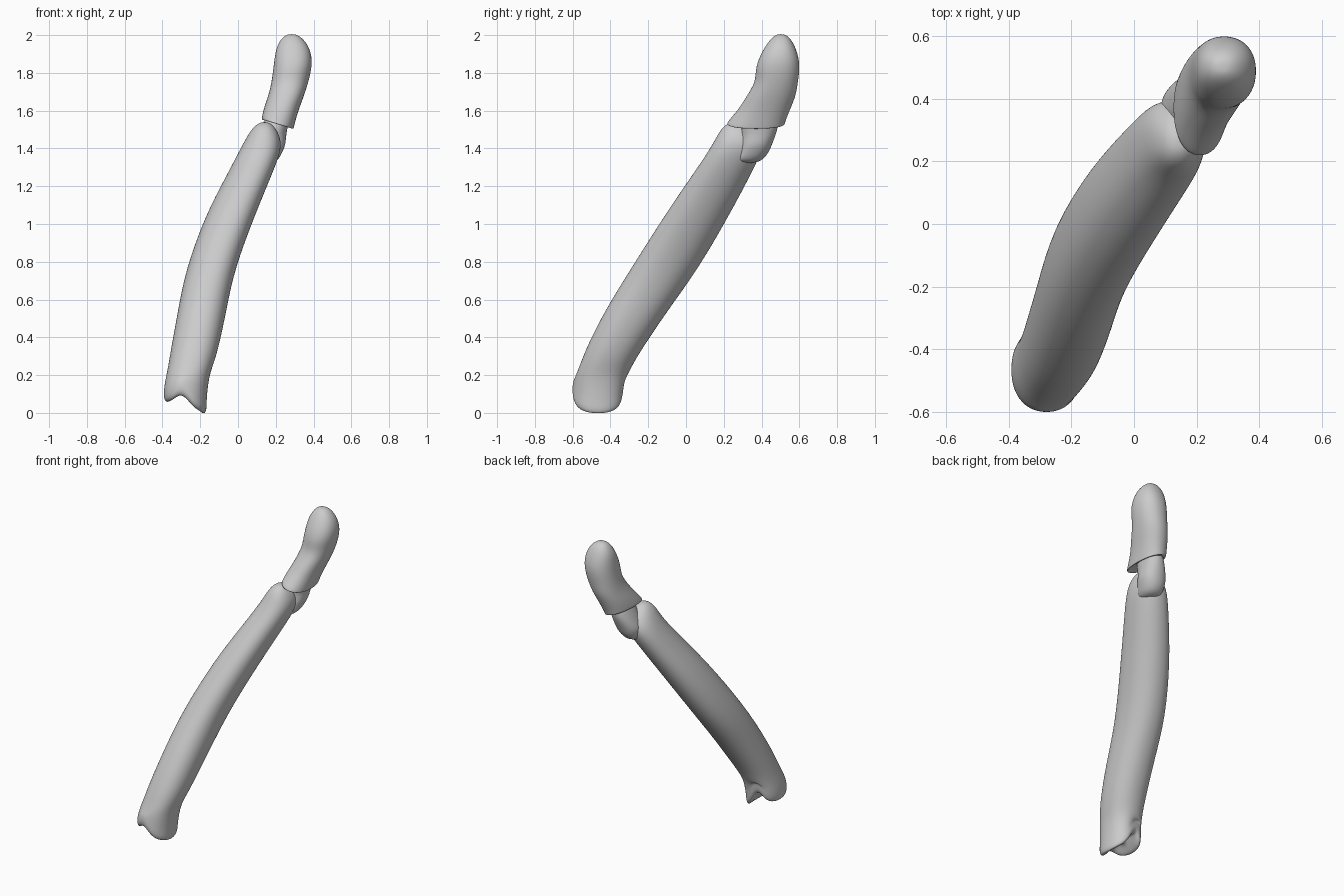
import bpy, bmesh, math

N = 24


def power(c, e):
    return math.copysign(abs(c) ** e, c)


def loft(name, sections, end_z, start_z=None, offset=None, exponent=2.2):
    """Skin oval sections (z, cx, cy, rx, ry); offset(x, y, z) may bend a ring's height."""
    bm = bmesh.new()
    rings = []
    for z, cx, cy, rx, ry in sections:
        ring = []
        for i in range(N):
            a = 2 * math.pi * i / N
            x = cx + rx * power(math.cos(a), 2 / exponent)
            y = cy + ry * power(math.sin(a), 2 / exponent)
            ring.append(bm.verts.new((x, y, offset(x, y, z) if offset else z)))
        rings.append(ring)
    for r0, r1 in zip(rings, rings[1:]):
        for i in range(N):
            j = (i + 1) % N
            bm.faces.new((r0[i], r0[j], r1[j], r1[i]))
    for ring, sec, z in ((rings[0], sections[0], start_z), (rings[-1], sections[-1], end_z)):
        if z is None:
            z = offset(sec[1], sec[2], sec[0]) if offset else sec[0]
        pole = bm.verts.new((sec[1], sec[2], z))
        for i in range(N):
            bm.faces.new((ring[i], ring[(i + 1) % N], pole))
    bmesh.ops.recalc_face_normals(bm, faces=bm.faces)
    me = bpy.data.meshes.new(name)
    bm.to_mesh(me)
    bm.free()
    me.polygons.foreach_set("use_smooth", [True] * len(me.polygons))
    ob = bpy.data.objects.new(name, me)
    bpy.context.collection.objects.link(ob)
    sub = ob.modifiers.new("smooth", "SUBSURF")
    sub.levels = sub.render_levels = 2
    return ob


# grooved foot of the limb: two lobes with a hollow that climbs toward the back
def foot(x, y, z):
    if z > 0.12:
        return z
    u, v = (x + 0.28) / 0.11, (y + 0.465) / 0.13
    groove = (0.05 + 0.045 * max(v, 0)) * math.exp(-((u + 0.15) / 0.4) ** 2)
    return 0.03 - 0.033 * u + 0.02 * v * v + groove + z


# long curved limb
loft("limb", [
    (0.025, -0.28, -0.465, 0.04, 0.05),
    (0.0, -0.28, -0.465, 0.08, 0.095),
    (-0.008, -0.28, -0.465, 0.104, 0.125),
    (0.02, -0.28, -0.467, 0.115, 0.138),
    (0.07, -0.279, -0.463, 0.113, 0.137),
    (0.19, -0.268, -0.45, 0.114, 0.138),
    (0.26, -0.248, -0.42, 0.12, 0.14),
    (0.36, -0.225, -0.37, 0.127, 0.152),
    (0.55, -0.188, -0.258, 0.129, 0.168),
    (0.76, -0.148, -0.115, 0.13, 0.18),
    (1.05, -0.04, 0.06, 0.132, 0.172),
    (1.25, 0.055, 0.182, 0.12, 0.156),
    (1.39, 0.12, 0.265, 0.112, 0.143),
    (1.46, 0.135, 0.272, 0.09, 0.112),
    (1.51, 0.138, 0.265, 0.06, 0.075),
    (1.535, 0.14, 0.26, 0.03, 0.035),
], 1.54, offset=foot)

# narrow joint between limb and tip
loft("neck", [
    (1.33, 0.15, 0.32, 0.06, 0.08),
    (1.38, 0.16, 0.355, 0.075, 0.085),
    (1.42, 0.168, 0.368, 0.085, 0.087),
    (1.47, 0.18, 0.385, 0.075, 0.09),
    (1.52, 0.195, 0.39, 0.07, 0.1),
    (1.60, 0.22, 0.41, 0.06, 0.08),
], 1.61, 1.32)


# the tip's lower rim slopes up toward the left
def rim(x, y, z):
    fade = max(0.0, min(1.0, (1.7 - z) / 0.16))
    return z - 0.3 * (x - 0.21) * fade


# rounded tip with a flattened front
loft("tip", [
    (1.545, 0.21, 0.37, 0.05, 0.1),
    (1.525, 0.21, 0.37, 0.078, 0.147),
    (1.53, 0.21, 0.37, 0.085, 0.154),
    (1.545, 0.212, 0.375, 0.086, 0.152),
    (1.61, 0.228, 0.415, 0.089, 0.137),
    (1.68, 0.255, 0.452, 0.094, 0.131),
    (1.75, 0.275, 0.48, 0.098, 0.113),
    (1.82, 0.288, 0.485, 0.102, 0.118),
    (1.88, 0.293, 0.492, 0.1, 0.106),
    (1.94, 0.29, 0.498, 0.086, 0.08),
    (1.985, 0.286, 0.502, 0.055, 0.05),
    (2.003, 0.284, 0.502, 0.025, 0.023),
], 2.005, offset=rim)
